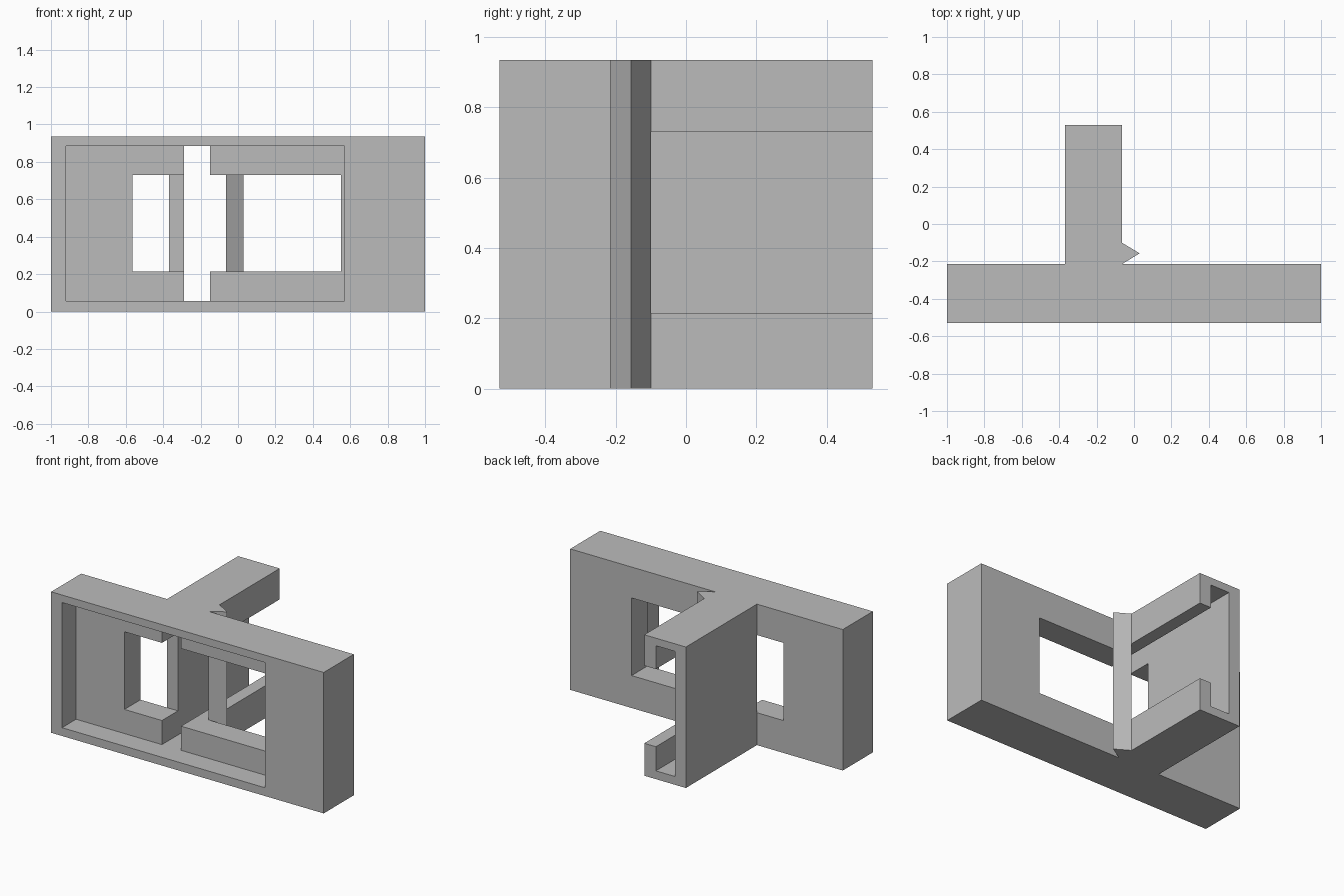
import bpy
import bmesh
from mathutils import Vector

cube = bpy.data.objects.get("Cube")
if cube:
    bpy.data.objects.remove(cube, do_unlink=True)

grey = bpy.data.materials.new("plain grey")
grey.use_nodes = True
grey.diffuse_color = (0.5, 0.5, 0.5, 1)
grey.node_tree.nodes["Principled BSDF"].inputs["Base Color"].default_value = (0.5, 0.5, 0.5, 1)

HEIGHT = 0.935
FRONT, BACK, END = -0.53, -0.215, 0.53
RECESS = -0.383


def prism(name, outline, sweep):
    """Extrude a closed outline of 3D points along a vector."""
    bm = bmesh.new()
    face = bm.faces.new([bm.verts.new(p) for p in outline])
    ext = bmesh.ops.extrude_face_region(bm, geom=[face])
    moved = [v for v in ext["geom"] if isinstance(v, bmesh.types.BMVert)]
    bmesh.ops.translate(bm, verts=moved, vec=Vector(sweep))
    bmesh.ops.recalc_face_normals(bm, faces=bm.faces)
    mesh = bpy.data.meshes.new(name)
    bm.to_mesh(mesh)
    bm.free()
    mesh.materials.append(grey)
    obj = bpy.data.objects.new(name, mesh)
    bpy.context.collection.objects.link(obj)
    return obj


def box(name, x0, x1, y0, y1, z0, z1):
    outline = [(x0, y0, z0), (x1, y0, z0), (x1, y0, z1), (x0, y0, z1)]
    return prism(name, outline, (0, y1 - y0, 0))


def cut(target, cutter):
    mod = target.modifiers.new(cutter.name, "BOOLEAN")
    mod.operation = "DIFFERENCE"
    mod.solver = "EXACT"
    mod.object = cutter
    bpy.context.view_layer.objects.active = target
    bpy.ops.object.modifier_apply(modifier=mod.name)
    bpy.data.objects.remove(cutter, do_unlink=True)


# Front slab with a shallow recess, a wide window and a tall slot
slab = box("front_slab", -1, 1, FRONT, BACK, 0, HEIGHT)
cut(slab, box("recess_cutter", -0.92, 0.57, FRONT - 0.1, RECESS, 0.055, 0.885))
cut(slab, box("window_cutter", -0.565, 0.55, RECESS - 0.05, BACK + 0.1, 0.215, 0.73))
cut(slab, box("slot_cutter", -0.29, -0.15, RECESS - 0.05, BACK + 0.1, 0.055, 0.885))

# Rear arm: C-shaped channel, lips mirrored between bottom and top
lower = [(-0.37, 0), (-0.065, 0), (-0.065, 0.215), (-0.15, 0.215), (-0.15, 0.055), (-0.29, 0.055)]
upper = [(-0.29, 0.885), (-0.15, 0.885), (-0.15, 0.73), (-0.065, 0.73),
         (-0.065, HEIGHT), (-0.37, HEIGHT)]
prism("rear_channel_arm", [(x, BACK, z) for x, z in lower + upper], (0, END - BACK, 0))

# Triangular post in the inner corner
corner = [(-0.065, BACK), (0.03, -0.157), (-0.065, -0.1)]
prism("corner_post", [(x, y, 0) for x, y in corner], (0, 0, HEIGHT))
